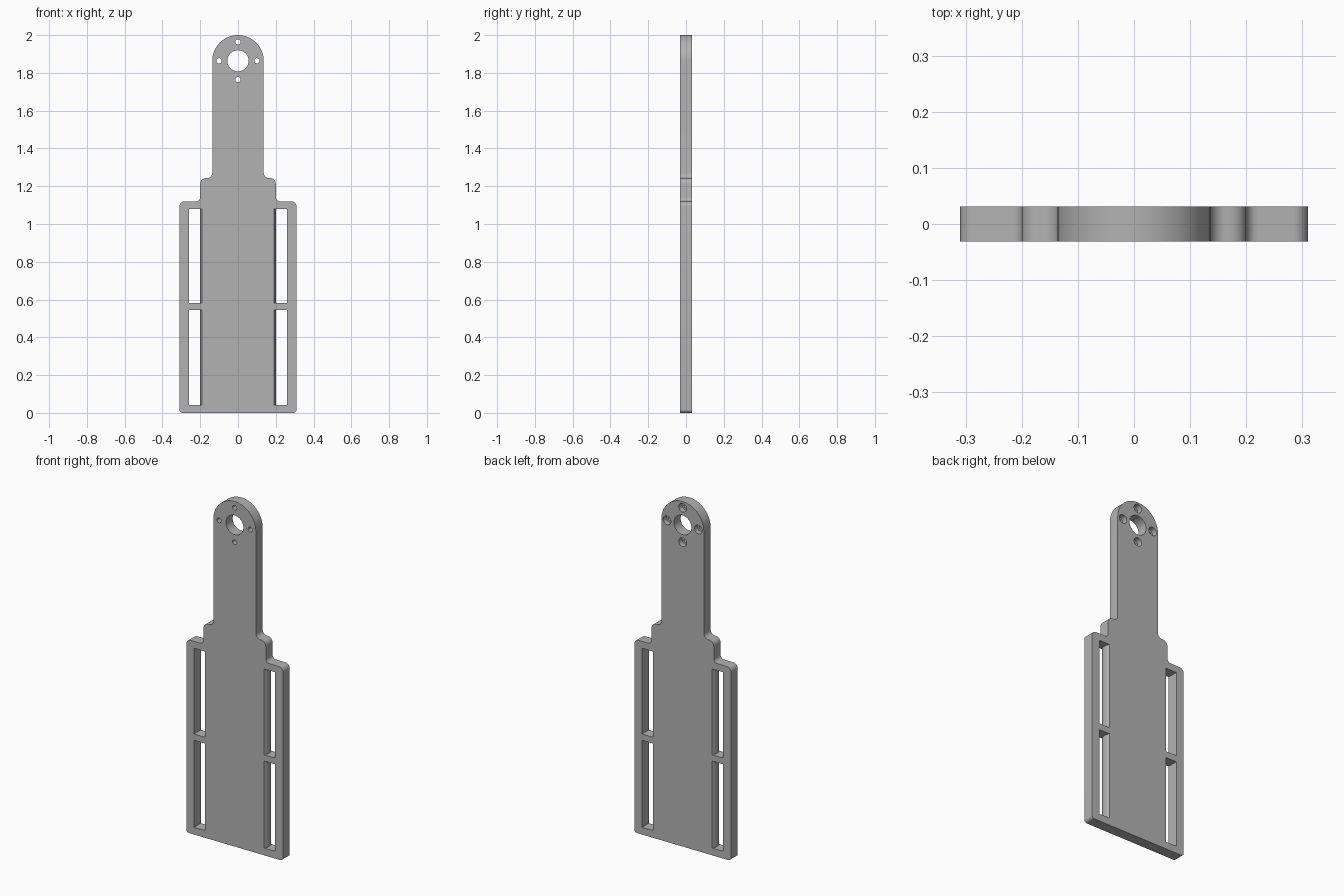
import bpy, bmesh, math
from mathutils import Vector

HALF = 0.031          # half of the plate thickness
HEAD_R = 0.136        # rounded head radius
HEAD_Z = 2 - HEAD_R

if "Cube" in bpy.data.objects:
    bpy.data.objects.remove(bpy.data.objects["Cube"], do_unlink=True)

grey = bpy.data.materials.new("plain grey")
grey.use_nodes = True
grey.diffuse_color = (0.45, 0.45, 0.45, 1)
grey.node_tree.nodes["Principled BSDF"].inputs["Base Color"].default_value = grey.diffuse_color


def prism(name, points, offset):
    """Extrude a closed outline of 3D points along an offset."""
    bm = bmesh.new()
    face = bm.faces.new([bm.verts.new(p) for p in points])
    ext = bmesh.ops.extrude_face_region(bm, geom=[face])
    bmesh.ops.translate(bm, vec=offset,
                        verts=[g for g in ext["geom"] if isinstance(g, bmesh.types.BMVert)])
    bmesh.ops.recalc_face_normals(bm, faces=bm.faces)
    mesh = bpy.data.meshes.new(name)
    bm.to_mesh(mesh)
    bm.free()
    mesh.materials.append(grey)
    obj = bpy.data.objects.new(name, mesh)
    bpy.context.collection.objects.link(obj)
    return obj


def fillet(prev, corner, nxt, r, steps=8):
    """Points of a rounded right-angle corner."""
    a, c, b = Vector(prev), Vector(corner), Vector(nxt)
    u, v = (a - c).normalized() * r, (b - c).normalized() * r
    centre = c + u + v
    return [centre - v * math.cos(t) - u * math.sin(t)
            for t in (math.pi / 2 * i / steps for i in range(steps + 1))][::1]


def cut(target, cutter):
    mod = target.modifiers.new("cut", "BOOLEAN")
    mod.operation = "DIFFERENCE"
    mod.solver = "EXACT"
    mod.object = cutter
    bpy.context.view_layer.objects.active = target
    bpy.ops.object.modifier_apply(modifier=mod.name)
    bpy.data.objects.remove(cutter, do_unlink=True)


def bore(x, z, r, y0, y1, segments=32):
    ring = [(x + r * math.cos(2 * math.pi * i / segments), y0,
             z + r * math.sin(2 * math.pi * i / segments)) for i in range(segments)]
    return prism("bore_cutter", ring, (0, y1 - y0, 0))


# Right half of the stepped outline: corner x, z and fillet radius
corners = [((0, 0), 0), ((0.31, 0), 0.018), ((0.31, 1.12), 0.028), ((0.2, 1.12), 0.022),
           ((0.2, 1.243), 0.03), ((HEAD_R, 1.243), 0.028), ((HEAD_R, HEAD_Z), 0)]
half = []
for i in range(1, len(corners) - 1):
    arc = fillet(corners[i - 1][0], corners[i][0], corners[i + 1][0], corners[i][1])
    # Order every arc so that it starts on the incoming side
    start = Vector(corners[i - 1][0])
    if (arc[0] - start).length > (arc[-1] - start).length:
        arc.reverse()
    half += arc

# Rounded head, then the mirrored half
head = [Vector((HEAD_R * math.cos(math.pi * i / 48), HEAD_Z + HEAD_R * math.sin(math.pi * i / 48)))
        for i in range(49)]
outline = half + head + [Vector((-p.x, p.y)) for p in reversed(half)]
plate = prism("mounting_plate", [(p.x, -HALF, p.y) for p in outline], (0, 2 * HALF, 0))

# Side slots, with a gently bulging inner wall
for side in (1, -1):
    for low, high in ((0.042, 0.546), (0.583, 1.08)):
        wall = []
        for i in range(13):
            t = -1 + i / 6
            wall.append((side * (0.19 + 0.01 * (1 - t * t)), t * HALF, low))
        section = ([(side * 0.26, -0.05, low), (side * 0.19, -0.05, low)] + wall
                   + [(side * 0.19, 0.05, low), (side * 0.26, 0.05, low)])
        cut(plate, prism("slot_cutter", section, (0, 0, high - low)))

# Central shaft hole and four screw holes, counterbored at the back
cut(plate, bore(0, HEAD_Z, 0.056, -0.05, 0.05, 48))
for dx, dz in ((0.1, 0), (-0.1, 0), (0, 0.1), (0, -0.1)):
    cut(plate, bore(dx, HEAD_Z + dz, 0.014, -0.05, 0.05, 24))
    cut(plate, bore(dx, HEAD_Z + dz, 0.025, 0.0, 0.05))

# Smooth the arcs, keep the edges sharp
bpy.ops.object.select_all(action="DESELECT")
plate.select_set(True)
bpy.context.view_layer.objects.active = plate
bpy.ops.object.shade_smooth_by_angle(angle=math.radians(30))
